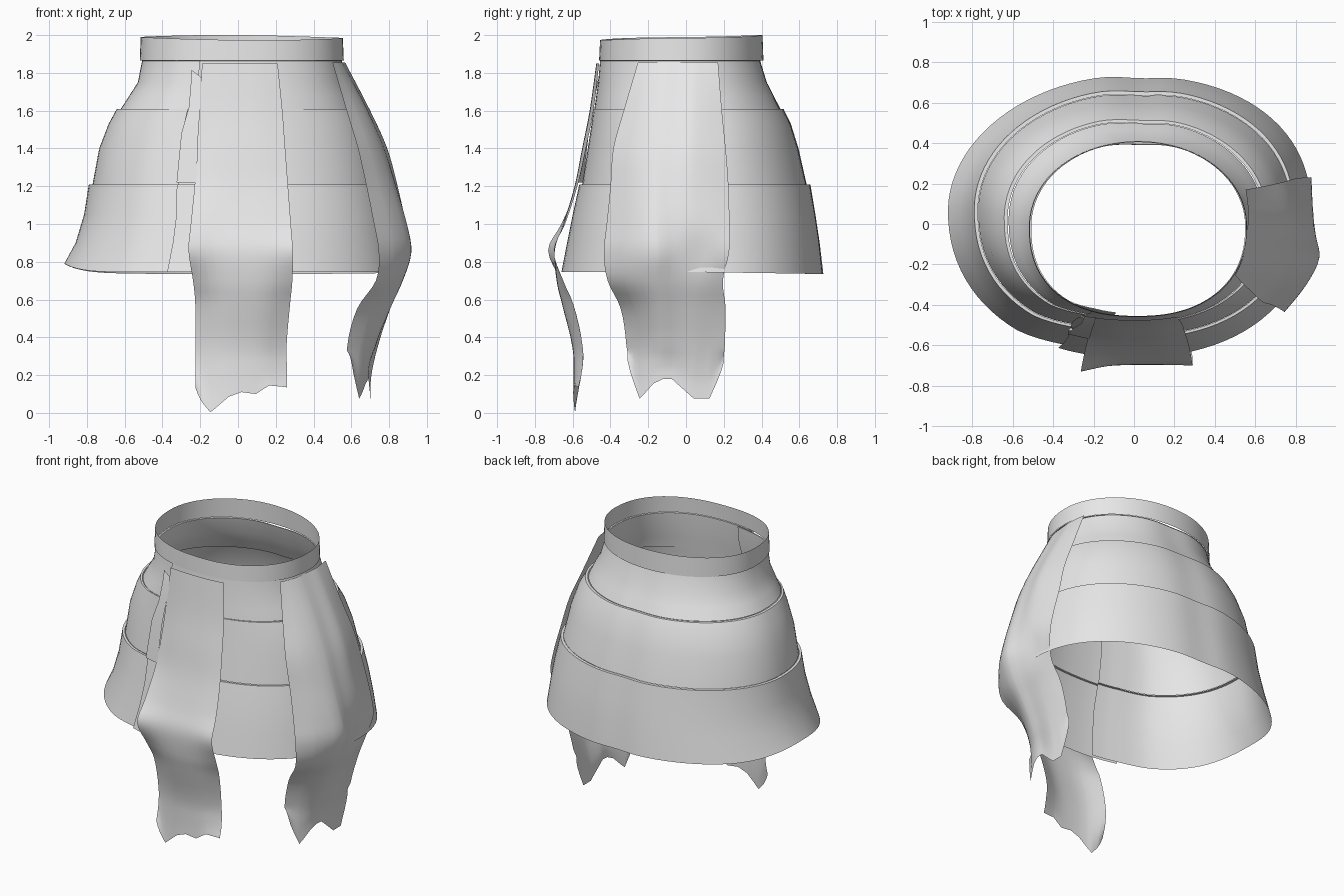
import bpy, bmesh, math

cloth = bpy.data.materials.new("light_grey_cloth")
cloth.diffuse_color = (0.8, 0.8, 0.8, 1)


def make_grid(name, rows, closed=False):
    """Skin rows of points (lowest first) into one smooth-shaded cloth sheet."""
    bm = bmesh.new()
    grid = [[bm.verts.new(p) for p in row] for row in rows]
    for lo, hi in zip(grid, grid[1:]):
        n = len(lo)
        for i in range(n if closed else n - 1):
            j = (i + 1) % n
            bm.faces.new((lo[i], lo[j], hi[j], hi[i]))
    mesh = bpy.data.meshes.new(name)
    bm.to_mesh(mesh)
    bm.free()
    ob = bpy.data.objects.new(name, mesh)
    bpy.context.collection.objects.link(ob)
    mesh.materials.append(cloth)
    bpy.ops.object.select_all(action='DESELECT')
    ob.select_set(True)
    bpy.context.view_layer.objects.active = ob
    bpy.ops.object.shade_smooth_by_angle(angle=math.radians(40))
    return ob


def oval(t, x0, x1, y0, y1, scale=1.0, flare=0.0):
    """Squarish oval in the given limits; flare (0..1) skews it like the hem."""
    cx, cy = (x0 + x1) / 2, (y0 + y1) / 2 + 0.01 + 0.02 * flare
    c, s = math.cos(t), math.sin(t)
    if s < 0:
        n = 2.25 if c > 0 else 2.35 - 0.2 * flare
    else:
        n = 2.05 + 0.2 * flare if c > 0 else 2.05 - 0.1 * flare
    x = (x1 - cx) * math.copysign(abs(c) ** (2 / n), c)
    y = (y1 - cy if s > 0 else cy - y0) * math.copysign(abs(s) ** (2 / n), s)
    return cx + x * scale, cy + y * scale


def smooth(pts, t):
    """Catmull-Rom value at t in 0..1 along evenly spaced tuples."""
    f = t * (len(pts) - 1)
    i = min(int(f), len(pts) - 2)
    u = f - i
    p = [pts[max(0, min(len(pts) - 1, i + k))] for k in (-1, 0, 1, 2)]
    return [b + 0.5 * u * (c - a + u * (2*a - 5*b + 4*c - d + u * (3*(b - c) + d - a)))
            for a, b, c, d in zip(*p)]


# Waistband with a gently wavy rim, high at the back
def band_row(z, grow, wave):
    row = []
    for i in range(64):
        t = math.tau * i / 64
        x, y = oval(t, -0.515 - grow, 0.555 + grow, -0.455 - grow, 0.405 + grow)
        dip = 0.013 * (1 - math.sin(t)) + 0.008 * math.sin(t + 0.6) ** 2 * math.cos(t)
        row.append((x, y, z - wave * dip))
    return row


make_grid("waistband", [band_row(1.866, 0.005, 0), band_row(1.92, 0.003, 0.3),
                        band_row(2.0, 0, 1)], closed=True)

# Wrapped skirt tiers: (z, x min, x max, y min, y max), top row is the inward lip
TIERS = {
    "upper_tier": [(1.866, -0.518, 0.558, -0.458, 0.408), (1.864, -0.508, 0.55, -0.455, 0.405),
                   (1.75, -0.53, 0.575, -0.465, 0.44), (1.68, -0.575, 0.61, -0.475, 0.475),
                   (1.61, -0.62, 0.64, -0.485, 0.51)],
    "middle_tier": [(1.61, -0.625, 0.645, -0.485, 0.512), (1.609, -0.642, 0.66, -0.49, 0.527),
                    (1.53, -0.685, 0.70, -0.50, 0.565), (1.4, -0.735, 0.74, -0.52, 0.605),
                    (1.21, -0.77, 0.775, -0.55, 0.648)],
    "lower_tier": [(1.21, -0.772, 0.775, -0.552, 0.65), (1.209, -0.79, 0.79, -0.565, 0.668),
                   (1.05, -0.815, 0.825, -0.60, 0.695), (0.9, -0.86, 0.85, -0.63, 0.717),
                   (0.745, -0.92, 0.875, -0.66, 0.735)],
}
START = math.radians(248.5) - math.tau          # visible seam at the front left
SWEEP = math.tau + math.radians(12)             # far end tucks under the seam
for name, profile in TIERS.items():
    rows = []
    for k, (z, *box) in enumerate(profile):
        flare = min(1, max(0, (1.6 - z) / 0.8))
        row = []
        for i in range(97):
            t = START + SWEEP * i / 96
            tuck = min(1, max(0, (t - START - math.tau + 0.25) / 0.25))
            x, y = oval(t, *box, scale=1 - 0.03 * tuck, flare=flare)
            if y > 0:                           # shallow crease at the back
                y -= 0.014 * math.exp(-((x - 0.03) / 0.12) ** 2)
            hem = name == "lower_tier" and k == len(profile) - 1
            lift = 0.045 * max(0, -math.cos(t)) ** 10 - 0.01 * max(0, math.sin(t)) if hem else 0
            row.append((x, y, z + lift))
        rows.append(row)
    make_grid(name, rows[::-1])


def panel(name, rows, hem, bias, columns=24, tail_z=0.34):
    """Hanging cloth; each row is z followed by x, y pairs from edge to edge."""
    def hem_z(u):
        for (u0, z0), (u1, z1) in zip(hem, hem[1:]):
            if u <= u1:
                return z0 + (z1 - z0) * (u - u0) / (u1 - u0)
        return hem[-1][1]

    def fill(pairs):
        """Add in-between points that keep the middle flat and bend the edges."""
        out = [pairs[0]]
        last = len(pairs) - 2
        for k, (a, b) in enumerate(zip(pairs, pairs[1:])):
            w = [bias[0], bias[1]] if k == 0 else [0.5, 0.5]
            if k == last:
                w = [1 - bias[0], 1 - bias[1]]
            out += [tuple(p + (q - p) * m for p, q, m in zip(a, b, w)), b]
        return out

    us = sorted({i / columns for i in range(columns + 1)} | {u for u, _ in hem})
    steps = 4 * (len(rows) - 1)
    out = []
    for s in range(steps + 1):
        z0, *flat = smooth(rows, s / steps)
        pairs = fill(list(zip(flat[::2], flat[1::2])))
        line = []
        for u in us:
            x, y = smooth(pairs, u)
            z = z0
            if z < tail_z:                      # stretch the tail to the torn hem
                z = tail_z + (hem_z(u) - tail_z) * (tail_z - z) / tail_z
            line.append((x, y, z))
        out.append(line)
    return make_grid(name, out[::-1])


# Front hanging cloth
panel("front_cloth", [
    (1.85, -0.19, -0.465, 0.01, -0.475, 0.21, -0.46),
    (1.6, -0.205, -0.495, 0.015, -0.51, 0.235, -0.49),
    (1.4, -0.215, -0.53, 0.015, -0.55, 0.25, -0.53),
    (1.2, -0.23, -0.575, 0.018, -0.59, 0.265, -0.575),
    (1.0, -0.25, -0.66, 0.015, -0.65, 0.28, -0.64),
    (0.86, -0.262, -0.73, 0.015, -0.695, 0.29, -0.70),
    (0.7, -0.238, -0.66, 0.022, -0.685, 0.288, -0.65),
    (0.57, -0.226, -0.595, 0.025, -0.655, 0.275, -0.595),
    (0.35, -0.226, -0.547, 0.015, -0.602, 0.257, -0.547),
    (0.15, -0.226, -0.55, 0.015, -0.595, 0.26, -0.55),
    (0.0, -0.224, -0.575, 0.018, -0.597, 0.26, -0.57)],
    [(0, 0.13), (0.09, 0.055), (0.17, 0.003), (0.24, 0.035), (0.36, 0.085),
     (0.5, 0.11), (0.66, 0.1), (0.8, 0.145), (1, 0.135)], bias=(0.5, 0.8))

# Side hanging cloth on the right hip
panel("side_cloth", [
    (1.855, 0.50, -0.255, 0.55, -0.12, 0.567, 0.04, 0.552, 0.17),
    (1.6, 0.575, -0.33, 0.68, -0.15, 0.70, 0.03, 0.66, 0.19),
    (1.4, 0.635, -0.385, 0.765, -0.17, 0.79, 0.02, 0.745, 0.21),
    (1.2, 0.68, -0.40, 0.83, -0.18, 0.845, 0.02, 0.80, 0.225),
    (1.0, 0.72, -0.42, 0.89, -0.18, 0.885, 0.04, 0.855, 0.23),
    (0.85, 0.745, -0.435, 0.916, -0.17, 0.88, 0.06, 0.878, 0.228),
    (0.7, 0.73, -0.415, 0.87, -0.17, 0.86, 0.05, 0.84, 0.195),
    (0.55, 0.63, -0.345, 0.80, -0.15, 0.805, 0.04, 0.775, 0.21),
    (0.35, 0.578, -0.315, 0.72, -0.14, 0.74, 0.04, 0.72, 0.205),
    (0.15, 0.59, -0.31, 0.69, -0.14, 0.705, 0.03, 0.70, 0.20),
    (0.0, 0.60, -0.31, 0.685, -0.14, 0.70, 0.03, 0.70, 0.20)],
    [(0, 0.28), (0.13, 0.075), (0.27, 0.155), (0.37, 0.18), (0.46, 0.18),
     (0.69, 0.075), (0.85, 0.075), (1, 0.27)], bias=(0.62, 0.5))

# Torn strip showing beside the front cloth
make_grid("torn_strip", [
    [(-0.325, -0.545, 1.22), (-0.22, -0.57, 1.22)],
    [(-0.30, -0.515, 1.48), (-0.21, -0.53, 1.48)],
    [(-0.26, -0.492, 1.62), (-0.20, -0.50, 1.62)],
    [(-0.25, -0.468, 1.74), (-0.19, -0.477, 1.74)],
    [(-0.245, -0.457, 1.815), (-0.185, -0.462, 1.77)]])
